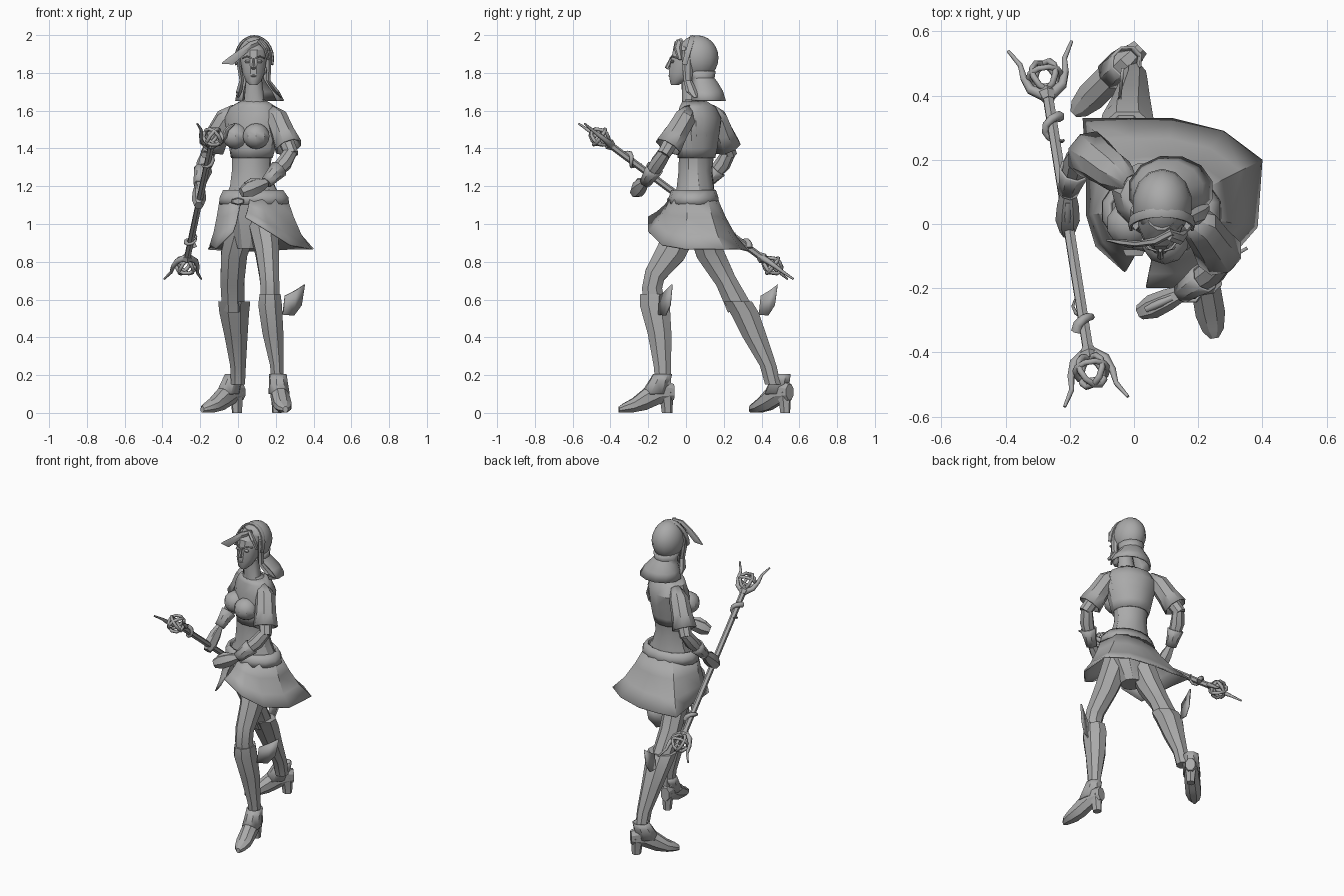
import bpy, bmesh
from math import sin, cos, pi, atan2, radians
from mathutils import Vector as V

cube = bpy.data.objects.get("Cube")
if cube:
    bpy.data.objects.remove(cube, do_unlink=True)

grey = bpy.data.materials.new("plain_grey")
grey.use_nodes = True
grey.diffuse_color = (0.4, 0.4, 0.4, 1)
grey.node_tree.nodes["Principled BSDF"].inputs["Base Color"].default_value = (0.4, 0.4, 0.4, 1)
UP, X = V((0, 0, 1)), V((1, 0, 0))


def finish(name, bm, thick=0):
    bmesh.ops.recalc_face_normals(bm, faces=bm.faces[:])
    me = bpy.data.meshes.new(name)
    bm.to_mesh(me)
    bm.free()
    ob = bpy.data.objects.new(name, me)
    bpy.context.collection.objects.link(ob)
    me.materials.append(grey)
    if thick:
        mod = ob.modifiers.new("thickness", "SOLIDIFY")
        mod.thickness = thick
    bpy.ops.object.select_all(action="DESELECT")
    ob.select_set(True)
    bpy.context.view_layer.objects.active = ob
    bpy.ops.object.shade_smooth_by_angle(angle=radians(32))


def trim(bm, keep):
    if keep:
        cut = [f for f in bm.faces if not keep(f.calc_center_median())]
        bmesh.ops.delete(bm, geom=cut, context="FACES")


def tube(name, rows, n=8, side=X, axis=None, twist=0, thick=0, keep=None):
    """Skin elliptical rings (x, y, z, ra, rb); thick makes an open shell."""
    bm, rings = bmesh.new(), []
    pts = [V(r[:3]) for r in rows]
    for i, r in enumerate(rows):
        t = V(axis) if axis else pts[min(i + 1, len(pts) - 1)] - pts[max(i - 1, 0)]
        t.normalize()
        yaw = radians(twist) * i / (len(rows) - 1)
        s = V((side.x * cos(yaw) - side.y * sin(yaw), side.x * sin(yaw) + side.y * cos(yaw), side.z))
        a = (s - t * s.dot(t)).normalized()
        b = t.cross(a)
        ring = []
        for k in range(n):
            w = 2 * pi * (k + 0.5) / n
            ring.append(bm.verts.new(pts[i] + a * r[3] * cos(w) + b * r[-1] * sin(w)))
        rings.append(ring)
    for lo, hi in zip(rings, rings[1:]):
        for k in range(n):
            j = (k + 1) % n
            bm.faces.new((lo[k], lo[j], hi[j], hi[k]))
    if not thick:
        bm.faces.new(rings[0])
        bm.faces.new(rings[-1])
    trim(bm, keep)
    finish(name, bm, thick)


def ball(name, c, r, seg=10, keep=None, thick=0):
    bm = bmesh.new()
    bmesh.ops.create_uvsphere(bm, u_segments=seg, v_segments=seg - 2, radius=1)
    for v in bm.verts:
        v.co = V(c) + V((v.co.x * r[0], v.co.y * r[1], v.co.z * r[2]))
    trim(bm, keep)
    finish(name, bm, thick)


def wire(name, pts, r, cyclic=False, taper=False):
    cu = bpy.data.curves.new(name, "CURVE")
    cu.dimensions = "3D"
    cu.bevel_depth, cu.bevel_resolution = r, 1
    sp = cu.splines.new("POLY")
    sp.points.add(len(pts) - 1)
    for i, p in enumerate(pts):
        sp.points[i].co = (*p, 1)
        sp.points[i].radius = 1.1 - i / len(pts) if taper else 1
    sp.use_cyclic_u = cyclic
    cu.use_fill_caps = True
    cu.materials.append(grey)
    bpy.context.collection.objects.link(bpy.data.objects.new(name, cu))


# Torso, turned toward the model's right at the shoulders
tube("torso", [(.08, .045, 1.1, .17, .115), (.077, .05, 1.2, .122, .1), (.07, .05, 1.28, .104, .09),
               (.073, .055, 1.37, .106, .092), (.08, .06, 1.47, .135, .105), (.08, .07, 1.56, .15, .1),
               (.08, .06, 1.62, .115, .078), (.085, .03, 1.66, .055, .052), (.085, .02, 1.77, .042, .045)],
     12, axis=UP, twist=-28)
turned = V((cos(radians(25)), -sin(radians(25)), 0))
facing = V((turned.y, -turned.x, 0))
tube("cropped_top", [(.073, .055, 1.35, .114, .1), (.076, .058, 1.4, .126, .107), (.08, .06, 1.48, .146, .115),
                     (.08, .07, 1.56, .158, .112), (.08, .062, 1.62, .128, .09), (.083, .045, 1.65, .075, .065)],
     12, turned, UP, thick=.01)
for s, label in ((1, "left"), (-1, "right")):
    c = V((.08, .055, 1.465)) + facing * .09 + turned * s * .06
    ball(label + "_bust", c, (.074, .074, .068))
tube("pelvis", [(.06, .05, .87, .065, .07), (.08, .045, 1, .12, .105), (.08, .04, 1.12, .165, .115)], 10, axis=UP)
tube("belt", [(.085, .04, 1.105, .19, .135), (.085, .04, 1.14, .187, .132), (.08, .04, 1.18, .163, .118)],
     14, axis=UP, thick=.014)
tube("buckle", [(0, -.08, 1.12, .04, .02), (0, -.1, 1.12, .03, .015)], 6)

# Skirt, open at the front and swept back with a concave flare
hem = [(.04, -.2, 1.04), (.17, -.2, .96), (.28, -.13, .89), (.385, -.01, .87), (.4, .2, .87), (.28, .29, .87),
       (.12, .33, .86), (-.02, .33, .86), (-.16, .33, .87), (-.15, .17, .88), (-.15, .03, .89),
       (-.12, -.07, .87), (-.03, -.15, .96)]
bm = bmesh.new()
grid = []
for p in hem:
    w = atan2((p[1] - .04) / .13, (p[0] - .085) / .185)
    top, low = V((.085 + .183 * cos(w), .04 + .13 * sin(w), 1.13)), V(p)
    column = [V((*top.lerp(low, out).xy, top.lerp(low, down).z))
              for out, down in ((0, 0), (.26, .35), (.6, .72), (1, 1))]
    grid.append([bm.verts.new(q) for q in column])
for a, b in zip(grid, grid[1:]):
    for k in range(3):
        bm.faces.new((a[k], b[k], b[k + 1], a[k + 1]))
finish("skirt", bm, .008)

# Legs and tall boots
tube("left_thigh", [(.13, 0, 1.02, .085, .09), (.155, -.08, .85, .067, .085), (.165, -.165, .73, .056, .06),
                    (.17, -.18, .66, .054, .058), (.17, -.165, .56, .055, .06)])
tube("right_thigh", [(.03, .08, 1.02, .085, .09), (-.02, .125, .85, .075, .078), (-.03, .21, .7, .068, .06),
                     (-.025, .28, .56, .065, .07)])
tube("left_boot", [(.17, -.17, .63, .06, .078), (.17, -.165, .57, .068, .086), (.185, -.14, .42, .06, .068),
                   (.205, -.125, .25, .038, .05), (.21, -.12, .15, .036, .045)], axis=UP)
tube("right_boot", [(-.02, .275, .59, .092, .08), (-.02, .31, .53, .085, .082), (-.01, .365, .4, .065, .07),
                    (0, .435, .25, .045, .048), (0, .46, .15, .04, .045)], axis=UP)


def foot(label, heel, toe):
    heel, toe = V((*heel, 0)), V((*toe, 0))
    d = (toe - heel).normalized()
    rows = [(0, .11, .03, .045), (.07, .115, .045, .07), (.15, .075, .05, .064),
            (.22, .04, .05, .04), (.27, .026, .036, .026), (.295, .018, .014, .016)]
    across = d.cross(UP)
    tube(label + "_shoe", [(*(heel + d * s + UP * z), w, h) for s, z, w, h in rows], 8, across, d)
    tube(label + "_heel", [(*(heel + d * s + UP * z), r, r * 1.1) for s, z, r in
                           ((.045, .11, .04), (.038, .05, .03), (.035, 0, .026))], 6, across, UP)
    c = heel + d * .075
    tube(label + "_ankle_cuff", [(*(c + UP * .205 - d * .015), .048, .052), (*(c + UP * .17), .05, .06),
                                 (*(c + d * .03 + UP * .1), .056, .075)], 8, across, UP, thick=.008)


foot("left", (.2, -.065), (.25, -.35))
foot("right", (.02, .55), (-.19, .34))


def leaf(name, base, h):
    bm = bmesh.new()
    shape = ((0, 0), (.5, -.005), (.85, .05), (1, .16), (.6, .13), (.1, .1))
    bm.faces.new([bm.verts.new(V(base) + V(h) * s + UP * z) for s, z in shape])
    finish(name, bm, .01)


leaf("left_boot_wing", (.235, -.14, .52), (.115, .07, 0))
leaf("right_boot_wing", (-.04, .385, .52), (.01, .1, 0))

# Arms, sleeves, wrist guards and fists
arms = {"left": [(.205, -.005, 1.56), (.285, -.12, 1.365), (.15, -.215, 1.22), (.04, -.265, 1.175)],
        "right": [(-.06, .16, 1.56), (-.165, .235, 1.365), (-.205, .1, 1.21), (-.207, -.005, 1.115)]}
for label, joints in arms.items():
    sh, el, wr, ha = [V(j) for j in joints]
    collar = sh.lerp(V((.08, .07, 1.6)), .35) + UP * .035
    tube(label + "_upper_arm", [(*sh, .05), (*sh.lerp(el, .6), .042), (*el, .038)])
    tube(label + "_forearm", [(*el.lerp(sh, .08), .036), (*el.lerp(wr, .3), .043), (*wr, .027)], side=UP)
    tube(label + "_wrist_guard", [(*el.lerp(wr, .5), .05), (*el.lerp(wr, .75), .04), (*wr, .033)],
         side=UP, thick=.008)
    tube(label + "_fist", [(*wr, .024), (*wr.lerp(ha, .4), .042, .034), (*wr.lerp(ha, .85), .046, .038),
                           (*wr.lerp(ha, 1.2), .027, .024)], 6, UP)
    wire(label + "_thumb", [wr.lerp(ha, .3) + UP * .025, wr.lerp(ha, .7) + UP * .045, ha + UP * .035], .012)
    tube(label + "_sleeve", [(*collar, .03), (*sh, .06), (*sh.lerp(el, .4), .064), (*sh.lerp(el, .78), .076)],
         8, thick=.008)

# Head and face
tube("head", [(.082, -.06, 1.735, .02, .02), (.082, -.042, 1.757, .042, .045), (.082, -.012, 1.8, .06, .082),
              (.082, .01, 1.86, .07, .094), (.083, .02, 1.92, .072, .092), (.085, .04, 1.97, .05, .06)], 12, axis=UP)
tube("nose", [(.082, -.08, 1.875, .006, .008), (.082, -.092, 1.845, .008, .012), (.082, -.1, 1.828, .012, .012),
              (.082, -.088, 1.818, .01, .008)], 6, axis=UP)
ball("lips", (.082, -.084, 1.785), (.02, .01, .008), 8)
for s, label in ((1, "left"), (-1, "right")):
    ball(label + "_eye", (.082 + s * .032, -.072, 1.86), (.016, .01, .009), 8)
    wire(label + "_brow", [(.082 + s * .012, -.084, 1.878), (.082 + s * .034, -.076, 1.888),
                           (.082 + s * .058, -.046, 1.878)], .004)
    ball(label + "_ear", (.082 + s * .073, .01, 1.84), (.01, .02, .032), 6)

# Hair: cap, pinched nape, flared ends, fringe and side locks
ball("hair_cap", (.088, .06, 1.88), (.094, .112, .119), 14,
     lambda c: c.y > 0 or c.z > 1.935, .012)
tube("hair_ends", [(.088, .075, 1.81, .07, .075), (.09, .08, 1.77, .062, .064), (.095, .09, 1.745, .075, .072),
                   (.105, .1, 1.7, .105, .09), (.115, .105, 1.65, .125, .1)], 12, axis=UP, thick=.01,
     keep=lambda c: c.y > .03)
band = [V((.086 + .098 * cos(w), .035 * sin(w), 1.875 + .118 * sin(w)))
        for w in [pi * (i - 1) / 12 for i in range(15)]]
tube("headband", [(*p, .016, .007) for p in band], 6, V((0, 1, 0)))
tube("fringe_sweep", [(.12, -.025, 1.97, .014, .012), (.07, -.052, 1.95, .02, .012),
                      (.015, -.062, 1.905, .022, .01), (-.035, -.058, 1.865, .026, .01),
                      (-.085, -.05, 1.85, .004, .004)], 6, UP)
tube("fringe_left", [(.11, -.035, 1.97, .012, .018), (.145, -.045, 1.93, .012, .02), (.16, -.03, 1.87, .008, .012)], 6)
for s, label in ((1, "left"), (-1, "right")):
    tube(label + "_side_lock", [(.085 + s * .08, .005, 1.92, .012, .025), (.085 + s * .08, .008, 1.84, .012, .028),
                                (.09 + s * .07, .01, 1.76, .014, .022), (.105 + s * .1, .03, 1.7, .018, .03),
                                (.115 + s * .115, .05, 1.67, .006, .012)], 6, axis=UP)

# Staff with a caged claw at each end
front, rear = V((-.14, -.41, 1.425)), V((-.27, .41, .815))
tube("staff_shaft", [(*front, .018), (*rear, .018)], 6)
for label, e, other in (("front", front, rear), ("rear", rear, front)):
    d = (e - other).normalized()
    u = d.cross(UP).normalized()
    v = u.cross(d)
    c = e + d * .06
    for k, (p, q) in enumerate(((d, u + v), (d, u - v), (u, v))):
        q = q.normalized()
        loop = [c + (p * cos(w) + q * sin(w)) * .052 for w in [2 * pi * i / 10 for i in range(10)]]
        wire(f"{label}_cage_hoop_{k + 1}", loop, .01, True)
    for s, claw in ((1, "first"), (-1, "second")):
        path = ((-.01, .01), (.02, .05), (.07, .066), (.12, .07), (.18, .1))
        wire(f"{label}_{claw}_claw", [e + d * a + u * s * b for a, b in path], .017, taper=True)
    tube(label + "_collar", [(*(e - d * .03), .02), (*(e - d * .005), .03), (*(e + d * .015), .018)], 6)
    coil = [e - d * (.1 + .012 * i) + (u * cos(i * .8) + v * sin(i * .8)) * .026 for i in range(10)]
    wire(label + "_vine_wrap", coil, .016, taper=True)
